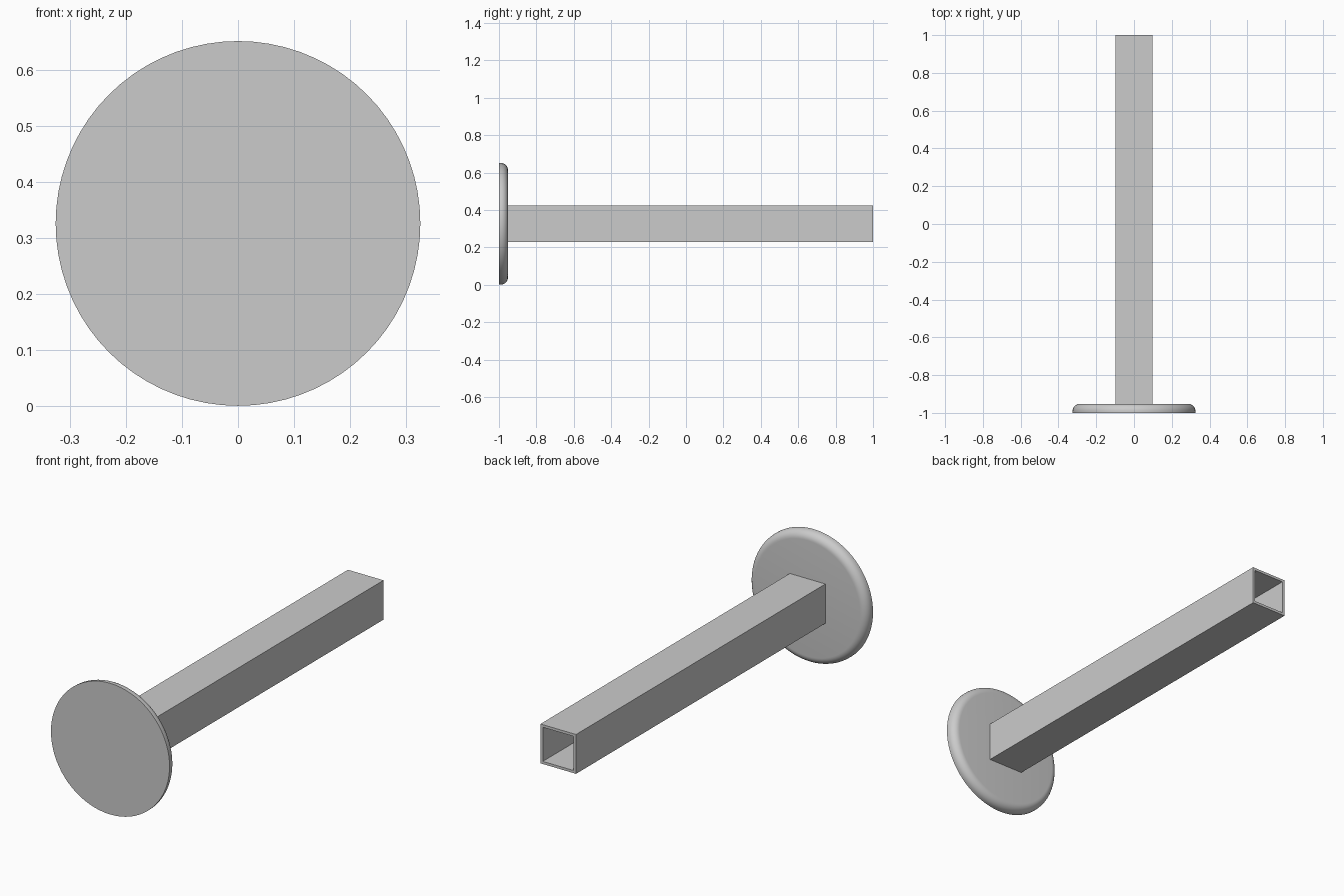
import bpy, bmesh, math
from mathutils import Matrix, Vector

cube = bpy.data.objects.get("Cube")
if cube:
    bpy.data.objects.remove(cube, do_unlink=True)

CENTER_Z = 0.326
DISC_R, FILLET = 0.325, 0.038
FRONT, DISC_BACK, BACK = -1.0, -0.952, 1.0
HALF, WALL = 0.0975, 0.013

grey = bpy.data.materials.new("plain_grey")
colour = (0.6, 0.6, 0.6, 1)
grey.use_nodes = True
grey.diffuse_color = colour
grey.node_tree.nodes["Principled BSDF"].inputs["Base Color"].default_value = colour


def make_object(name, bm):
    bmesh.ops.recalc_face_normals(bm, faces=bm.faces)
    mesh = bpy.data.meshes.new(name)
    bm.to_mesh(mesh)
    bm.free()
    mesh.materials.append(grey)
    obj = bpy.data.objects.new(name, mesh)
    obj.location.z = CENTER_Z
    bpy.context.collection.objects.link(obj)
    return obj


# Round end plate: flat front, thin lip, rounded back edge
profile = [(0, FRONT), (DISC_R, FRONT)]
for i in range(9):
    a = math.radians(90 * i / 8)
    profile.append((DISC_R - FILLET + FILLET * math.cos(a),
                    DISC_BACK - FILLET + FILLET * math.sin(a)))
profile.append((0, DISC_BACK))
bm = bmesh.new()
points = [bm.verts.new((0, y, r)) for r, y in profile]
edges = [bm.edges.new(pair) for pair in zip(points, points[1:])]
bmesh.ops.spin(bm, geom=points + edges, cent=(0, 0, 0), axis=(0, 1, 0),
               angle=math.tau, steps=72)
bmesh.ops.remove_doubles(bm, verts=bm.verts, dist=0.0001)
plate = make_object("round_end_plate", bm)
bpy.ops.object.select_all(action='DESELECT')
plate.select_set(True)
bpy.context.view_layer.objects.active = plate
bpy.ops.object.shade_smooth_by_angle(angle=math.radians(30))

# Hollow square tube: outer and inner walls joined by a rim at each end
bm = bmesh.new()


def square(half, y):
    return [bm.verts.new((sx * half, y, sz * half))
            for sx, sz in ((-1, -1), (1, -1), (1, 1), (-1, 1))]


loops = [square(HALF, DISC_BACK), square(HALF, BACK),
         square(HALF - WALL, BACK), square(HALF - WALL, DISC_BACK)]
for a, b in zip(loops, loops[1:] + loops[:1]):
    for i in range(4):
        j = (i + 1) % 4
        bm.faces.new((a[i], a[j], b[j], b[i]))
make_object("square_tube", bm)
